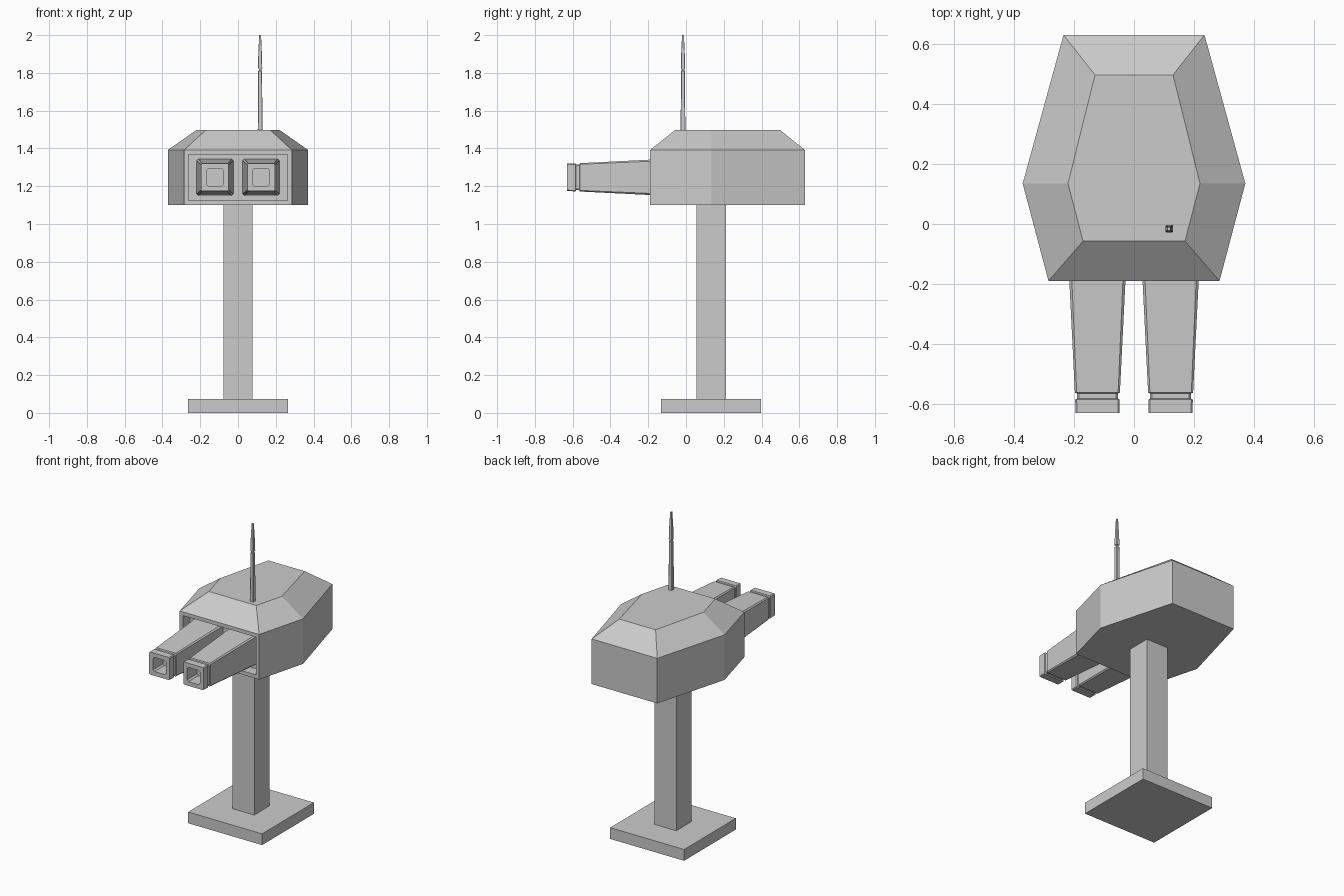
import bpy, bmesh
from mathutils import Vector

if "Cube" in bpy.data.objects:
    bpy.data.objects.remove(bpy.data.objects["Cube"])


def finish(name, bm):
    bmesh.ops.recalc_face_normals(bm, faces=bm.faces)
    mesh = bpy.data.meshes.new(name)
    bm.to_mesh(mesh)
    bm.free()
    obj = bpy.data.objects.new(name, mesh)
    bpy.context.collection.objects.link(obj)
    return obj


def loft(bm, rings):
    """Skin a list of point rings and cap both ends."""
    vs = [[bm.verts.new(p) for p in r] for r in rings]
    n = len(vs[0])
    for a, b in zip(vs, vs[1:]):
        for i in range(n):
            j = (i + 1) % n
            bm.faces.new((a[i], a[j], b[j], b[i]))
    bm.faces.new(vs[0][::-1])
    bm.faces.new(vs[-1])


def square(h, c=0.0):
    """Square outline of half-width h with corners cut by c."""
    if c == 0:
        return [(-h, -h), (h, -h), (h, h), (-h, h)]
    k = h - c
    return [(-k, -h), (k, -h), (h, -k), (h, k), (k, h), (-k, h), (-h, k), (-h, -k)]


def box(name, h, cx, cy, z0, z1):
    bm = bmesh.new()
    loft(bm, [[(cx + x, cy + y, z) for x, y in square(h)] for z in (z0, z1)])
    return finish(name, bm)


# Foot plate and post
box("base_plate", 0.265, 0, 0.133, 0, 0.073)
box("post", 0.078, 0, 0.133, 0.073, 1.1)

# Turret housing: hexagonal body with sloped roof
def hexagon(half, z):
    right = [(x, y, z) for x, y in half]
    return right + [(-x, y, z) for x, y in reversed(half)]

outline = [(0.285, -0.19), (0.371, 0.135), (0.235, 0.63)]
roof = [(0.17, -0.057), (0.22, 0.135), (0.13, 0.497)]
bm = bmesh.new()
loft(bm, [hexagon(outline, 1.1), hexagon(outline, 1.392), hexagon(roof, 1.498)])
bmesh.ops.recalc_face_normals(bm, faces=bm.faces)

# Recessed gun opening in the front face
front = [f for f in bm.faces if f.normal.y < -0.99]
bmesh.ops.inset_region(bm, faces=front, thickness=0.034)
pocket = bmesh.ops.extrude_discrete_faces(bm, faces=front)["faces"]
bmesh.ops.translate(bm, vec=Vector((0, 0.07, 0)), verts=pocket[0].verts)
finish("turret_housing", bm)

# Twin barrels: taper, groove, muzzle block and bore (y, half-width, corner cut)
sections = [(-0.12, 0.097, 0.009), (-0.562, 0.075, 0.006), (-0.565, 0.068, 0.006),
            (-0.582, 0.068, 0.006), (-0.585, 0.074, 0.005), (-0.63, 0.073, 0.005),
            (-0.63, 0.046, 0.010), (-0.53, 0.046, 0.010)]
for side, cx in (("left", -0.122), ("right", 0.122)):
    bm = bmesh.new()
    loft(bm, [[(cx + x, y, 1.247 + z) for x, z in square(h, c)] for y, h, c in sections])
    finish("barrel_" + side, bm)

# Antenna: thin rod, notch and tapered tip (z, half-width)
rod = [(1.495, 0.0125), (1.81, 0.0105), (1.812, 0.007), (1.822, 0.007),
       (1.824, 0.0115), (1.90, 0.0095), (2.0, 0.005)]
bm = bmesh.new()
loft(bm, [[(0.117 + x, -0.016 + y, z) for x, y in square(h, h * 0.2)] for z, h in rod])
finish("antenna", bm)
